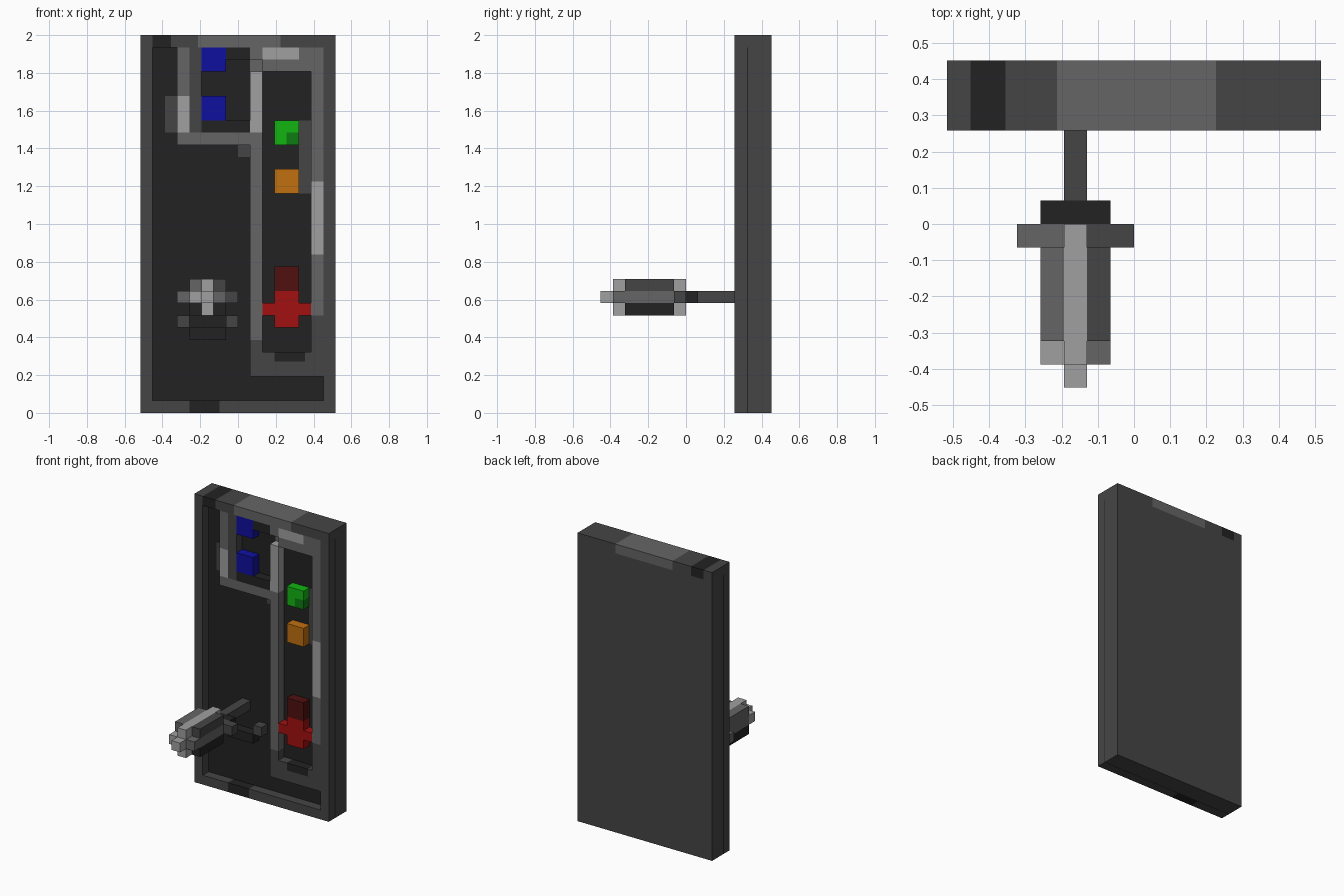
import bpy, bmesh
from mathutils import Vector

if "Cube" in bpy.data.objects:
    bpy.data.objects.remove(bpy.data.objects["Cube"])

U = 2 / 31  # one block
PALETTE = {
    "black": (.016, .016, .016), "dark": (.06, .06, .06),
    "mid": (.13, .13, .13), "light": (.35, .35, .35),
    "blue": (.005, .005, .35), "green": (.006, .46, .006),
    "deep_green": (.004, .2, .006), "orange": (.53, .16, .005),
    "red": (.36, .005, .005), "deep_red": (.08, .005, .005),
}
mats = {}
for label, rgb in PALETTE.items():
    m = bpy.data.materials.new(label)
    m.use_nodes = True
    m.diffuse_color = (*rgb, 1)
    m.node_tree.nodes["Principled BSDF"].inputs["Base Color"].default_value = (*rgb, 1)
    mats[label] = m


def part(name, boxes, depth=None):
    """One object from (colour, x range, [y range,] z range) boxes in block units."""
    bm, used = bmesh.new(), []
    for colour, *ranges in boxes:
        if depth:
            ranges.insert(1, depth)
        if colour not in used:
            used.append(colour)
        lo = Vector([r[0] for r in ranges])
        hi = Vector([r[1] for r in ranges])
        verts = bmesh.ops.create_cube(bm, size=1)["verts"]
        for v in verts:
            v.co = ((lo + hi) / 2 + Vector(a * b for a, b in zip(v.co, hi - lo))) * U
        for f in {f for v in verts for f in v.link_faces}:
            f.material_index = used.index(colour)
    mesh = bpy.data.meshes.new(name)
    bm.to_mesh(mesh)
    bm.free()
    for colour in used:
        mesh.materials.append(mats[colour])
    ob = bpy.data.objects.new(name, mesh)
    bpy.context.collection.objects.link(ob)
    return ob


FRONT = (4, 5)  # raised layer of the panel

# Back slab with a dark recessed floor
part("back_slab", [("dark", (-8, 8), (5.1, 7), (0, 30))])
part("recess_floor", [("black", (-8, 8), (5, 5.1), (0, 30))])
part("floor_stains", [
    ("dark", (5, 6), (18, 24)),
    ("dark", (0, 1), (21, 22)),
    ("dark", (-6, -5), (23, 26)),
    ("mid", (1, 2), (28, 29)),
], (4.94, 5))

# Outer frame
part("side_rails", [("dark", x, (1, 30)) for x in ((-8, -7), (7, 8))], FRONT)
part("bottom_rail", [
    ("dark", (-8, -4), (0, 1)),
    ("black", (-4, -1.5), (0, 1)),
    ("dark", (-1.5, 8), (0, 1)),
], FRONT)
part("top_rail", [
    ("dark", (-8, -7), (30, 31)),
    ("black", (-7, -5.5), (30, 31)),
    ("dark", (-5.5, -3.3), (30, 31)),
    ("mid", (-3.3, 3.5), (30, 31)),
    ("dark", (3.5, 8), (30, 31)),
], (4, 7))

# Raised surround of the upper left pocket
part("pocket_surround", [
    ("mid", (-5, -4), (22, 23)),
    ("light", (-5, -4), (23, 26)),
    ("mid", (-5, -4), (26, 30)),
    ("dark", (-4, -3), (23, 30)),
    ("mid", (-4, 1), (22, 23)),
    ("black", (-3, 1), (23, 24)),
    ("black", (-1, 1), (29, 30)),
], FRONT)

# Raised surround of the long channel
part("channel_left_wall", [
    ("dark", (1, 2), (3, 6)),
    ("mid", (1, 2), (6, 23)),
    ("light", (1, 2), (23, 28)),
    ("mid", (1, 2), (29, 30)),
], FRONT)
part("channel_right_wall", [
    ("dark", (6, 7), (3, 8)),
    ("mid", (6, 7), (8, 13)),
    ("light", (6, 7), (13, 19)),
    ("mid", (6, 7), (19, 28)),
], FRONT)
part("channel_ends", [
    ("mid", (2, 5), (28, 29)),
    ("light", (2, 5), (29, 30)),
    ("mid", (5, 7), (28, 30)),
    ("dark", (2, 6), (3, 4.2)),
    ("dark", (2, 3), (4.2, 5)),
    ("black", (3, 5.5), (4.2, 5)),
    ("dark", (5.5, 6), (4.2, 5)),
], FRONT)

# Coloured buttons
part("blue_buttons", [("blue", (-3, -1), (z, z + 2)) for z in (24, 28)], FRONT)
part("green_button", [
    ("green", (3, 5), (23, 24)),
    ("green", (3, 4), (22, 23)),
    ("deep_green", (4, 5), (22, 23)),
], FRONT)
part("orange_button", [("orange", (3, 5), (18, 20))], FRONT)
part("red_lever", [
    ("deep_red", (3, 5), (10, 12)),
    ("red", (3, 5), (7, 10)),
    ("red", (2, 3), (8, 9)),
    ("red", (5, 6), (8, 9)),
], FRONT)

# Cradle on the recessed floor
part("cradle", [
    ("dark", (-5, -4), (7, 8)),
    ("dark", (-1, 0), (7, 8)),
    ("black", (-4, -1), (6, 7)),
], FRONT)

# Projecting handle: rod, rear bar, body, plus-shaped ends and tip
CORE = (-3, -2)
LEVEL = (9, 10)
part("handle_rod", [("dark", CORE, (1, 5), LEVEL)])
part("handle_rear_bar", [("black", (-4, -1), (0, 1), LEVEL)])
part("handle_body", [
    ("black", (-4, -1), (8, 9)),
    ("mid", (-4, -1), LEVEL),
    ("mid", (-4, -3), (10, 11)),
    ("light", CORE, (10, 11)),
    ("dark", (-2, -1), (10, 11)),
], (-5, -1))
part("handle_rear_cross", [
    ("light", CORE, (8, 11)),
    ("mid", (-5, -3), LEVEL),
    ("dark", (-2, 0), LEVEL),
], (-1, 0))
part("handle_front_cross", [
    ("light", CORE, (8, 11)),
    ("light", (-4, -3), LEVEL),
    ("mid", (-2, -1), LEVEL),
], (-6, -5))
part("handle_tip", [("light", CORE, (-7, -6), LEVEL)])
